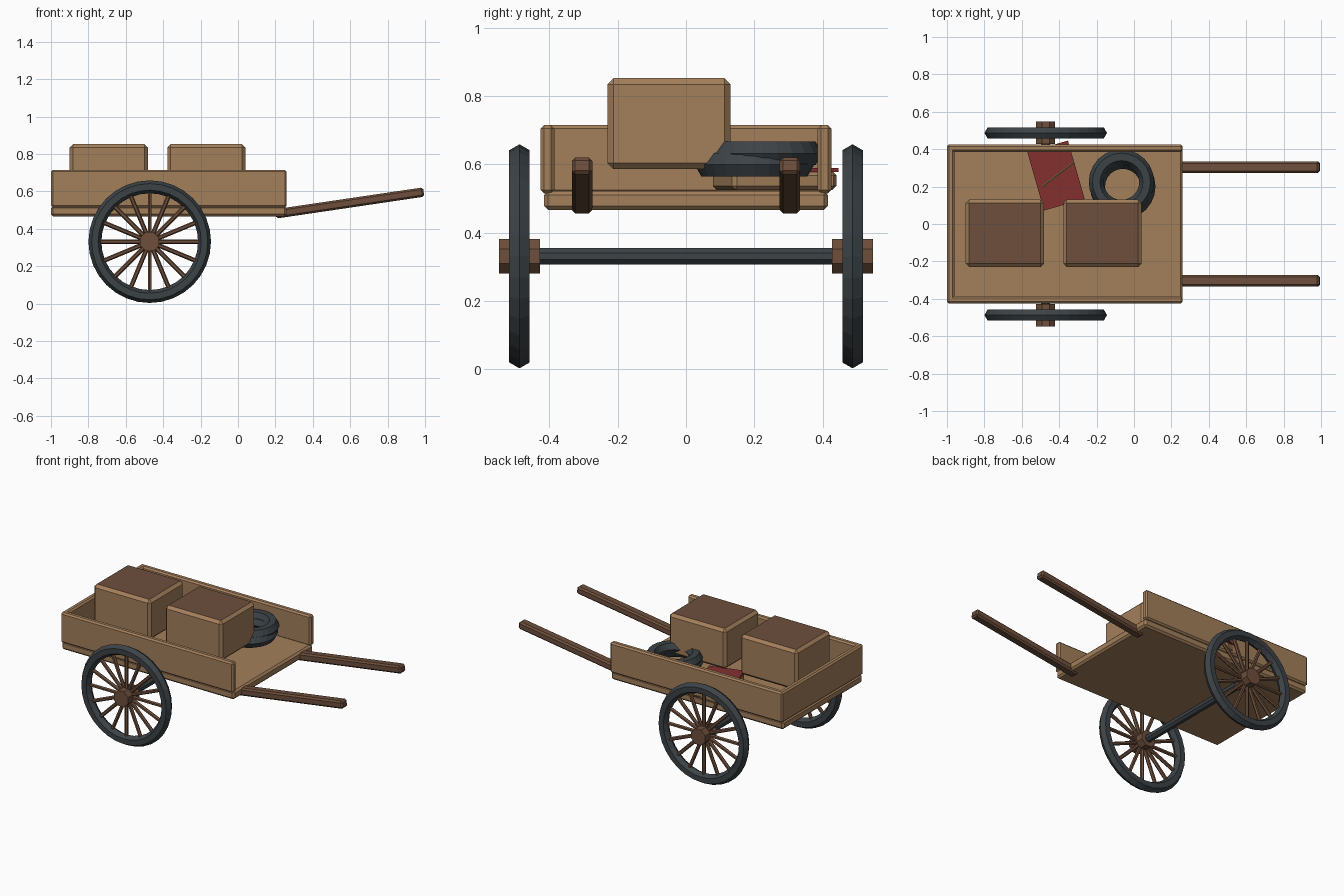
import bpy, bmesh, math
from mathutils import Matrix, Vector

cube = bpy.data.objects.get("Cube")
if cube:
    bpy.data.objects.remove(cube, do_unlink=True)


def material(name, rgb):
    m = bpy.data.materials.new(name)
    m.use_nodes = True
    m.diffuse_color = (*rgb, 1)
    m.node_tree.nodes["Principled BSDF"].inputs["Base Color"].default_value = (*rgb, 1)
    return m


TAN = material("tan wood", (0.37, 0.215, 0.105))
BROWN = material("brown wood", (0.155, 0.078, 0.045))
RUBBER = material("dark rubber", (0.045, 0.055, 0.062))
RED = material("red cloth", (0.23, 0.03, 0.028))
OLIVE = material("olive cord", (0.16, 0.11, 0.04))


def finish(bm, name, mats):
    bmesh.ops.recalc_face_normals(bm, faces=bm.faces[:])
    mesh = bpy.data.meshes.new(name)
    bm.to_mesh(mesh)
    bm.free()
    for m in mats:
        mesh.materials.append(m)
    obj = bpy.data.objects.new(name, mesh)
    bpy.context.collection.objects.link(obj)
    return obj


def box(name, lo, hi, mat, bevel=0.0, lid=None):
    """Bevelled box between two corners; lid colours the flat top."""
    lo, hi = Vector(lo), Vector(hi)
    bm = bmesh.new()
    bmesh.ops.create_cube(bm, size=1, matrix=Matrix.Diagonal((*(hi - lo), 1)))
    if bevel:
        bmesh.ops.bevel(bm, geom=bm.edges[:], offset=bevel, segments=1,
                        affect='EDGES', profile=0.5)
    bm.normal_update()
    if lid:
        for f in bm.faces:
            f.material_index = int(f.normal.z > 0.9)
    obj = finish(bm, name, [mat, lid] if lid else [mat])
    obj.location = (lo + hi) / 2
    return obj


def rod(bm, a, b, radius, sides, twist=0.0):
    """Add a straight prism from a to b."""
    a, b = Vector(a), Vector(b)
    turn = (b - a).to_track_quat('Z', 'Y').to_matrix().to_4x4()
    bmesh.ops.create_cone(
        bm, cap_ends=True, segments=sides, radius1=radius, radius2=radius,
        depth=(b - a).length,
        matrix=Matrix.Translation((a + b) / 2) @ turn @ Matrix.Rotation(twist, 4, 'Z'))


def ring(name, centre, major, minor, segments, upright=False):
    """Tyre with a six-sided section."""
    bm = bmesh.new()
    loops = []
    for i in range(segments):
        spin = Matrix.Rotation(math.tau * i / segments, 4, 'Z')
        loops.append([bm.verts.new(spin @ Vector((
            major + minor * math.cos(math.tau * j / 6), 0,
            minor * math.sin(math.tau * j / 6)))) for j in range(6)])
    for i, cur in enumerate(loops):
        nxt = loops[(i + 1) % segments]
        for j in range(6):
            k = (j + 1) % 6
            bm.faces.new((cur[j], nxt[j], nxt[k], cur[k]))
    obj = finish(bm, name, [RUBBER])
    obj.location = centre
    if upright:
        obj.rotation_euler.x = math.pi / 2
    return obj


# Cart bed, open at the handle end
box("cart_floor", (-1, -0.415, 0.466), (0.26, 0.415, 0.522), TAN, 0.012)
box("back_wall", (-1, -0.42, 0.515), (-0.96, 0.42, 0.715), TAN, 0.01)
for side, label in ((-1, "right"), (1, "left")):
    y0, y1 = sorted((side * 0.385, side * 0.425))
    box(label + "_wall", (-1, y0, 0.515), (0.26, y1, 0.715), TAN, 0.01)

    # Sloping pull handle
    handle = box(label + "_handle", (-0.4, -0.03, -0.025), (0.4, 0.03, 0.025), BROWN, 0.01)
    handle.location = (0.597, side * 0.304, 0.538)
    handle.rotation_euler.y = -math.radians(8.4)

    # Wheel: tyre, hub and sixteen spokes
    hub = Vector((-0.472, side * 0.487, 0.331))
    ring(label + "_tyre", hub, 0.293, 0.0346, 32, upright=True)
    bm = bmesh.new()
    rod(bm, hub - Vector((0, 0.06, 0)), hub + Vector((0, 0.06, 0)), 0.055, 8, math.pi / 8)
    finish(bm, label + "_hub", [BROWN])
    bm = bmesh.new()
    for i in range(16):
        a = math.tau * i / 16
        out = Vector((math.cos(a), 0, math.sin(a)))
        rod(bm, hub + out * 0.03, hub + out * 0.28, 0.012, 6)
    finish(bm, label + "_spokes", [BROWN])

# Axle
bm = bmesh.new()
rod(bm, (-0.472, -0.45, 0.331), (-0.472, 0.45, 0.331), 0.026, 8, math.pi / 8)
finish(bm, "axle", [RUBBER])

# Crates with dark tops
for label, x in (("rear", -0.9), ("front", -0.378)):
    box(label + "_crate", (x, -0.23, 0.586), (x + 0.418, 0.13, 0.852), TAN, 0.018, lid=BROWN)

# Spare tyres stacked beside the front crate
ring("lower_spare_tyre", (-0.06, 0.2, 0.599), 0.135, 0.04, 24)
ring("upper_spare_tyre", (-0.067, 0.224, 0.632), 0.135, 0.04, 24)

# Small bundle with a red cover and a cord
bundle = box("bundle", (-0.53, 0.1, 0.525), (-0.304, 0.418, 0.58), TAN, 0.012)
cover = box("bundle_cover", (-0.53, 0.097, 0.578), (-0.304, 0.421, 0.59), RED)
for obj in (bundle, cover):
    obj.rotation_euler.z = math.radians(16)
bm = bmesh.new()
rod(bm, (-0.49, 0.2, 0.593), (-0.32, 0.33, 0.593), 0.006, 6)
finish(bm, "bundle_cord", [OLIVE])
